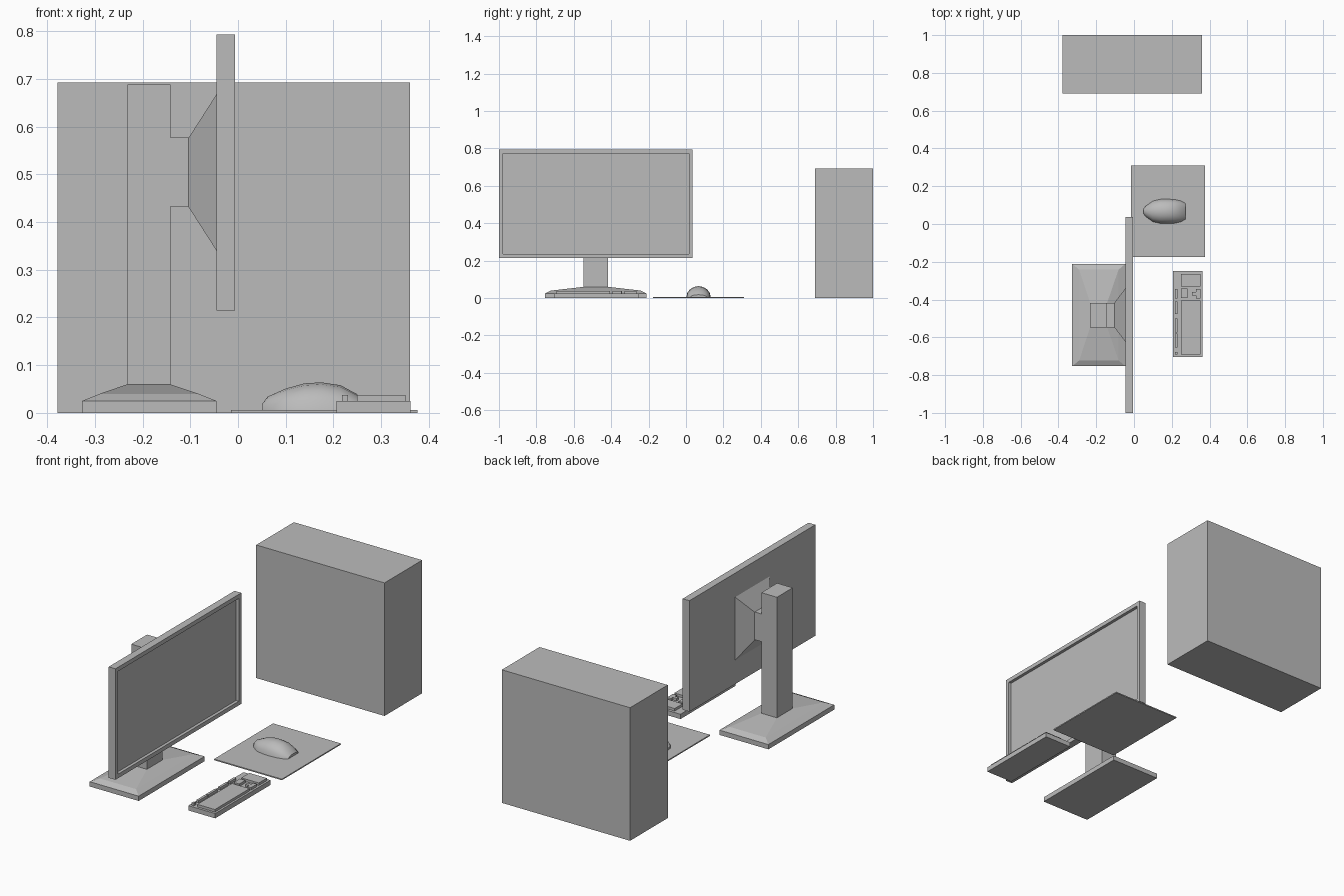
import bpy
import bmesh
import math
from mathutils import Vector

cube = bpy.data.objects.get("Cube")
if cube:
    bpy.data.objects.remove(cube, do_unlink=True)

grey = bpy.data.materials.new("plain grey")
grey.use_nodes = True
GREY = (0.5, 0.5, 0.5, 1)
grey.diffuse_color = GREY
grey.node_tree.nodes["Principled BSDF"].inputs["Base Color"].default_value = GREY


def finish(name, bm):
    bmesh.ops.recalc_face_normals(bm, faces=bm.faces)
    mesh = bpy.data.meshes.new(name)
    bm.to_mesh(mesh)
    bm.free()
    mesh.materials.append(grey)
    obj = bpy.data.objects.new(name, mesh)
    bpy.context.collection.objects.link(obj)
    return obj


def add_box(bm, x, y, z):
    verts = bmesh.ops.create_cube(bm, size=1)["verts"]
    for v in verts:
        v.co = [r[0] if c < 0 else r[1] for c, r in zip(v.co, (x, y, z))]


def box(name, x, y, z):
    bm = bmesh.new()
    add_box(bm, x, y, z)
    return finish(name, bm)


def loft(name, rings):
    """Skin a list of closed rings and cap both ends."""
    bm = bmesh.new()
    loops = [[bm.verts.new(p) for p in ring] for ring in rings]
    for a, b in zip(loops, loops[1:]):
        for i in range(len(a)):
            j = (i + 1) % len(a)
            bm.faces.new((a[i], a[j], b[j], b[i]))
    bm.faces.new(loops[0])
    bm.faces.new(loops[-1])
    return finish(name, bm)


CORNERS = ((-1, -1), (1, -1), (1, 1), (-1, 1))
MID = -0.482  # shared centre line of the display and its stand

# Computer tower
box("tower_case", (-0.378, 0.361), (0.69, 1.0), (0, 0.693))

# Display with a recessed screen on its +x side
bm = bmesh.new()
add_box(bm, (-0.045, -0.006), (-1.0, 0.036), (0.215, 0.793))
bm.normal_update()
screen = max(bm.faces, key=lambda f: f.calc_center_median().x)
bmesh.ops.inset_region(bm, faces=[screen], thickness=0.03)
rim = bmesh.ops.extrude_discrete_faces(bm, faces=[screen])["faces"]
bmesh.ops.translate(bm, verts=rim[0].verts, vec=Vector((-0.016, 0, 0)))
finish("display", bm)

# Stand foot: slab with two sloped tiers (x range, half depth, height)
tiers = [(-0.327, -0.045, 0.271, 0), (-0.327, -0.045, 0.271, 0.025),
         (-0.29, -0.082, 0.24, 0.04), (-0.232, -0.142, 0.065, 0.06)]
loft("stand_foot", [[((a + b) / 2 + cx * (b - a) / 2, MID + cy * h, z)
                     for cx, cy in CORNERS] for a, b, h, z in tiers])

# Stand post, arm and flared mount
neck = (MID - 0.065, MID + 0.065)
box("stand_post", (-0.232, -0.142), neck, (0.06, 0.688))
box("stand_arm", (-0.142, -0.104), neck, (0.433, 0.577))
loft("display_mount", [[(x, MID + cy * hy, 0.504 + cz * hz) for cy, cz in CORNERS]
                       for x, hy, hz in ((-0.104, 0.065, 0.072), (-0.045, 0.142, 0.164))])

# Keyboard body and raised key blocks
box("keyboard_body", (0.207, 0.362), (-0.705, -0.25), (0, 0.025))
KEY_Z = (0.025, 0.038)
WIDE = (0.25, 0.351)
box("main_keys", WIDE, (-0.692, -0.406), KEY_Z)
box("number_keys", WIDE, (-0.33, -0.264), KEY_Z)
box("navigation_keys", (0.25, 0.282), (-0.392, -0.342), KEY_Z)
function_rows = [(-0.692, -0.677), (-0.653, -0.58), (-0.574, -0.5),
                 (-0.476, -0.41), (-0.394, -0.345)]
for i, span in enumerate(function_rows):
    box(f"function_keys_{i + 1}", (0.218, 0.231), span, KEY_Z)
box("arrow_key_row", (0.329, 0.351), (-0.394, -0.345), KEY_Z)
box("arrow_key_up", (0.307, 0.329), (-0.378, -0.361), KEY_Z)

# Mouse pad
box("mouse_pad", (-0.015, 0.376), (-0.176, 0.31), (0, 0.006))

# Mouse: arched sections along x (position, half width, height)
sections = [(0.05, 0.012, 0.012), (0.062, 0.028, 0.028), (0.1, 0.055, 0.045),
            (0.14, 0.064, 0.056), (0.175, 0.065, 0.058), (0.215, 0.063, 0.052),
            (0.25, 0.055, 0.033), (0.272, 0.042, 0.012)]
STEPS = 8
arch = [math.pi * i / STEPS for i in range(STEPS + 1)]
mouse = loft("mouse", [[(x, 0.067 + w * math.cos(a), 0.006 + h * math.sin(a))
                        for a in arch] for x, w, h in sections])
bpy.ops.object.select_all(action="DESELECT")
mouse.select_set(True)
bpy.context.view_layer.objects.active = mouse
bpy.ops.object.shade_smooth_by_angle(angle=math.radians(30))
